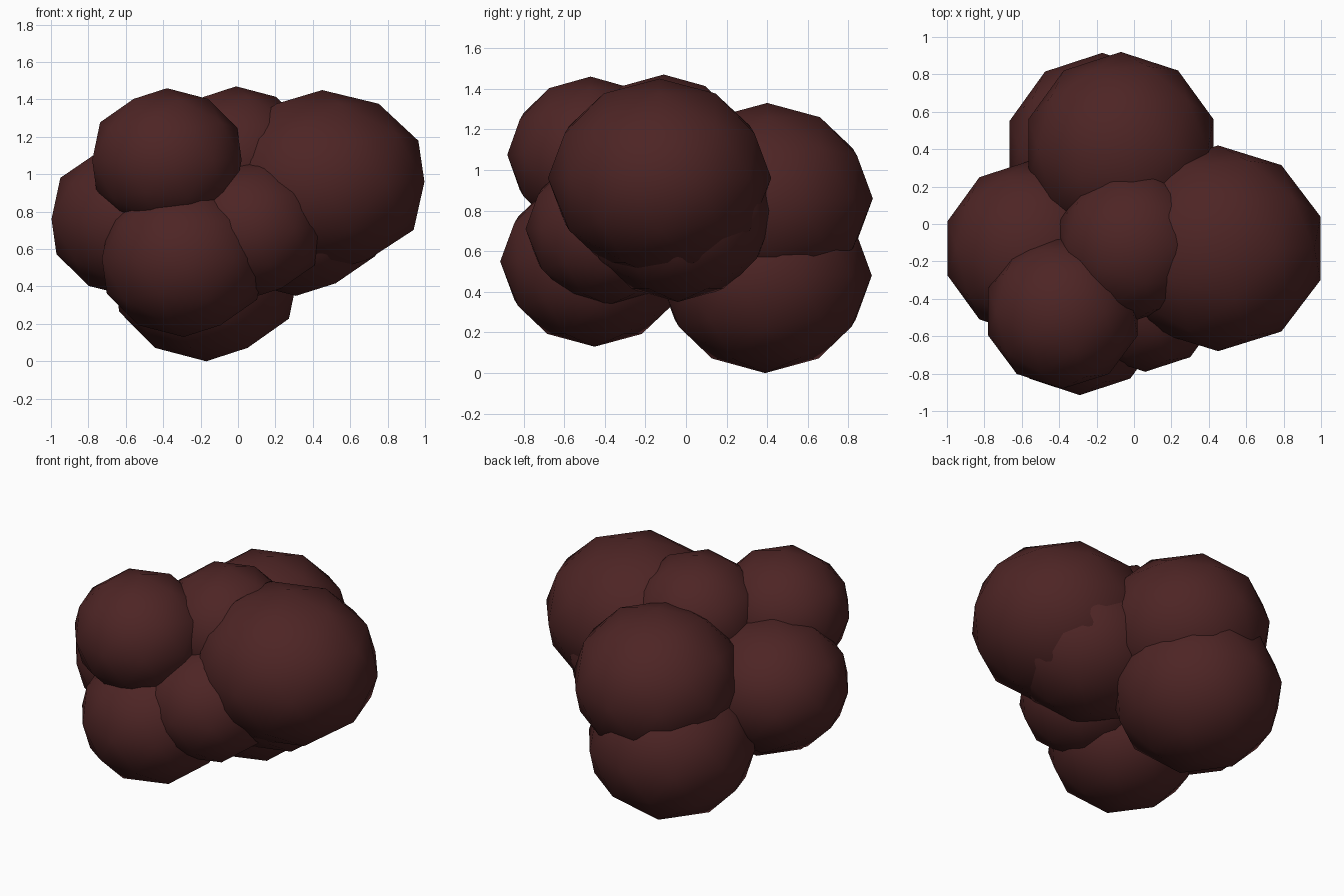
import bpy

# Remove the default cube
cube = bpy.data.objects.get("Cube")
if cube:
    bpy.data.objects.remove(cube, do_unlink=True)

# Single dark maroon colour
COLOUR = (0.075, 0.018, 0.018, 1.0)
maroon = bpy.data.materials.new("dark_maroon")
maroon.use_nodes = True
maroon.diffuse_color = COLOUR
bsdf = next(n for n in maroon.node_tree.nodes if n.type == "BSDF_PRINCIPLED")
bsdf.inputs["Base Color"].default_value = COLOUR


def lobe(name, centre, radii):
    """One slightly squashed, smooth low-poly ball of the cluster."""
    bpy.ops.mesh.primitive_ico_sphere_add(subdivisions=2, radius=1.0)
    ball = bpy.context.object
    ball.name = name
    ball.location = centre
    ball.scale = radii
    bpy.ops.object.transform_apply(location=False, rotation=False, scale=True)
    bpy.ops.object.shade_smooth()
    ball.data.materials.append(maroon)


# Cluster lobes: name, centre, radii
LOBES = [
    ("large_left_lobe", (0.45, -0.13, 0.96), (0.575, 0.55, 0.49)),
    ("lower_left_lobe", (0.31, -0.04, 0.80), (0.50, 0.48, 0.45)),
    ("upper_back_lobe", (-0.07, 0.40, 0.86), (0.52, 0.52, 0.47)),
    ("bottom_back_lobe", (-0.17, 0.39, 0.48), (0.52, 0.525, 0.48)),
    ("right_lobe", (-0.55, -0.13, 0.76), (0.47, 0.47, 0.42)),
    ("upper_front_lobe", (-0.38, -0.47, 1.075), (0.42, 0.41, 0.385)),
    ("lower_front_lobe", (-0.29, -0.45, 0.55), (0.46, 0.465, 0.42)),
    ("front_centre_lobe", (0.06, -0.38, 0.71), (0.41, 0.41, 0.375)),
    ("top_lobe", (-0.01, -0.11, 1.09), (0.41, 0.41, 0.38)),
]
for name, centre, radii in LOBES:
    lobe(name, centre, radii)
